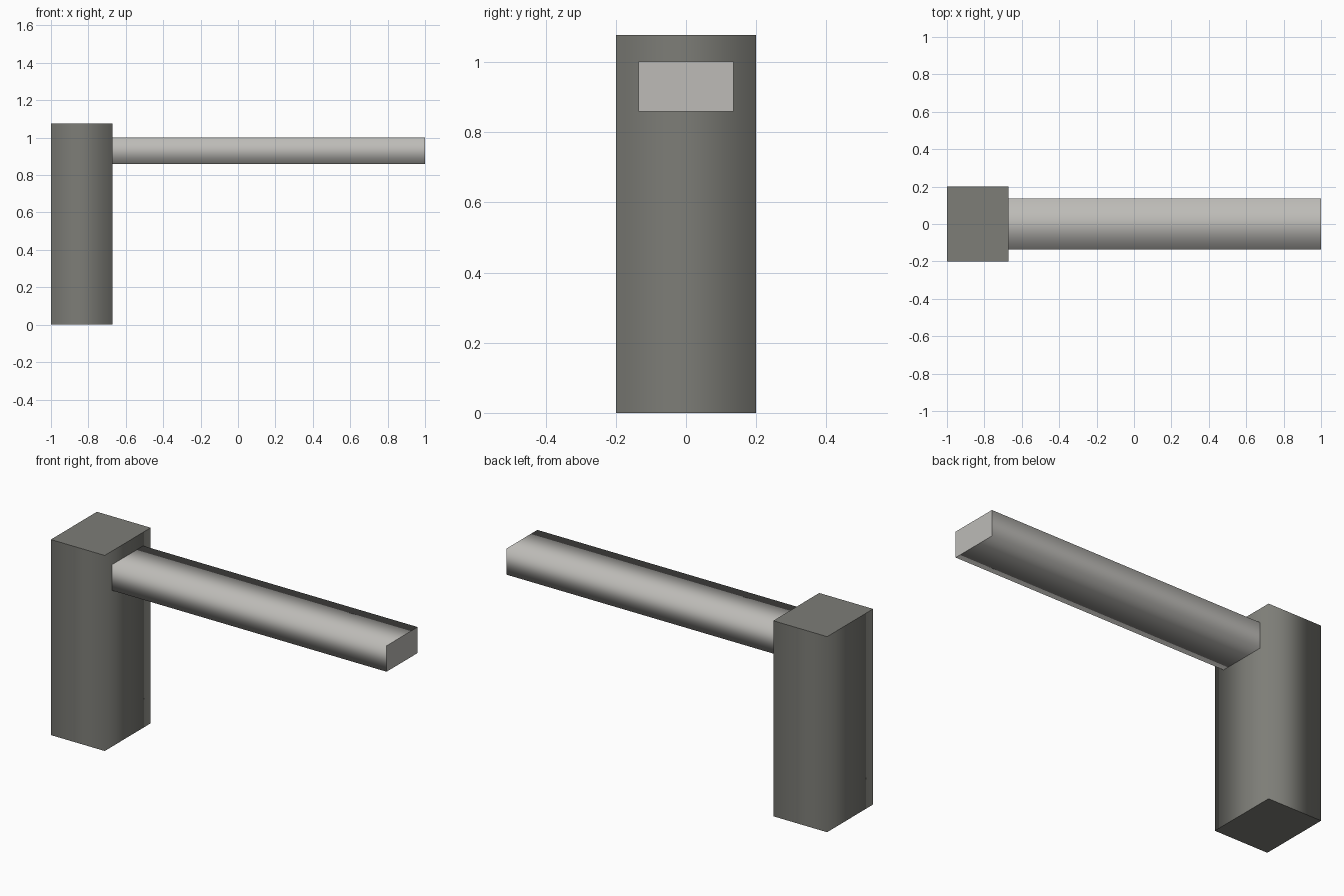
import bpy
import bmesh
from mathutils import Vector

if "Cube" in bpy.data.objects:
    bpy.data.objects.remove(bpy.data.objects["Cube"])


def material(name, rgb):
    mat = bpy.data.materials.new(name)
    mat.diffuse_color = (*rgb, 1.0)
    mat.use_nodes = True
    mat.node_tree.nodes["Principled BSDF"].inputs["Base Color"].default_value = mat.diffuse_color
    return mat


def bar(name, low, high, axis, mat):
    """Box running along an axis: side faces shade smoothly, end caps stay crisp."""
    low, high = Vector(low), Vector(high)
    bm = bmesh.new()
    bmesh.ops.create_cube(bm, size=1.0)
    for v in bm.verts:
        v.co = Vector([c * s for c, s in zip(v.co, high - low)])
    bm.normal_update()
    for f in bm.faces:
        f.smooth = abs(f.normal[axis]) < 0.5
    for e in bm.edges:
        e.smooth = all(f.smooth for f in e.link_faces)
    mesh = bpy.data.meshes.new(name)
    bm.to_mesh(mesh)
    bm.free()
    mesh.materials.append(mat)
    obj = bpy.data.objects.new(name, mesh)
    obj.location = (low + high) / 2
    bpy.context.collection.objects.link(obj)
    return obj


dark_grey = material("dark grey", (0.205, 0.205, 0.185))
light_grey = material("light grey", (0.51, 0.50, 0.475))

# Upright post on the left
bar("post", (-1.0, -0.2, 0.0), (-0.672, 0.2, 1.077), 2, dark_grey)

# Horizontal arm reaching to the right
bar("arm", (-0.672, -0.135, 0.859), (1.0, 0.135, 1.002), 0, light_grey)
